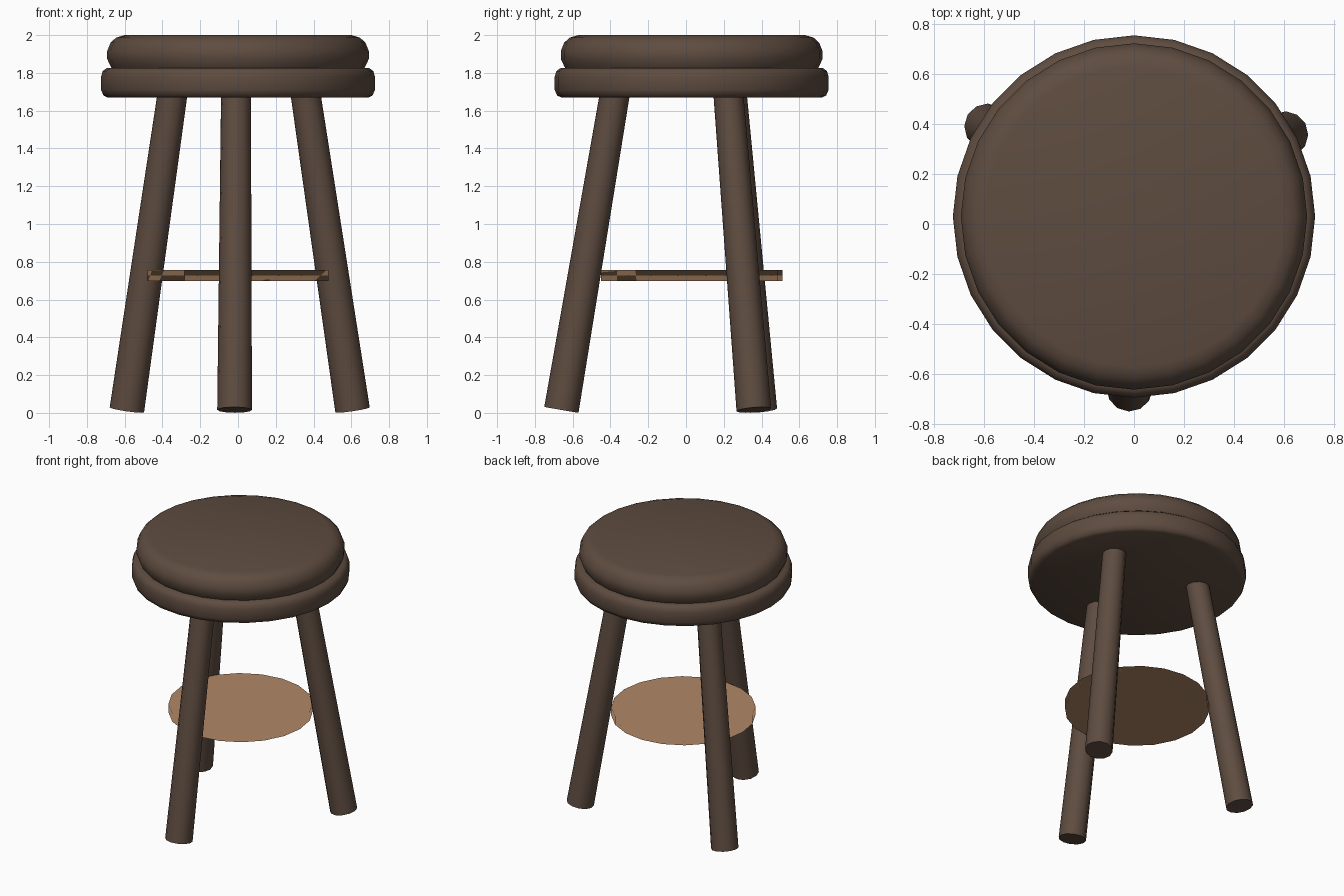
import bpy, bmesh, math
from mathutils import Vector, Matrix

if "Cube" in bpy.data.objects:
    bpy.data.objects.remove(bpy.data.objects["Cube"], do_unlink=True)

CENTRE_Y = 0.03


def make_material(name, rgb):
    mat = bpy.data.materials.new(name)
    mat.use_nodes = True
    colour = (*rgb, 1.0)
    mat.diffuse_color = colour
    bsdf = next(n for n in mat.node_tree.nodes if n.type == 'BSDF_PRINCIPLED')
    bsdf.inputs["Base Color"].default_value = colour
    bsdf.inputs["Roughness"].default_value = 0.8
    return mat


dark_wood = make_material("dark_brown_wood", (0.112, 0.072, 0.051))
light_wood = make_material("light_brown_wood", (0.44, 0.25, 0.135))


def finish(name, bm, mat, angle):
    """Turn a bmesh into a smooth shaded object."""
    bmesh.ops.recalc_face_normals(bm, faces=bm.faces)
    mesh = bpy.data.meshes.new(name)
    bm.to_mesh(mesh)
    bm.free()
    mesh.materials.append(mat)
    obj = bpy.data.objects.new(name, mesh)
    bpy.context.collection.objects.link(obj)
    bpy.ops.object.select_all(action='DESELECT')
    obj.select_set(True)
    bpy.context.view_layer.objects.active = obj
    bpy.ops.object.shade_smooth_by_angle(angle=math.radians(angle))
    return obj


def lathe(name, profile, sides, mat, angle=50):
    """Stack rings of (radius, z) and cap both ends."""
    bm = bmesh.new()
    rings = []
    for r, z in profile:
        turns = [math.tau * i / sides for i in range(sides)]
        rings.append([bm.verts.new((r * math.cos(a), CENTRE_Y + r * math.sin(a), z))
                      for a in turns])
    for low, high in zip(rings, rings[1:]):
        for i in range(sides):
            j = (i + 1) % sides
            bm.faces.new((low[i], low[j], high[j], high[i]))
    bm.faces.new(rings[0][::-1])
    bm.faces.new(rings[-1])
    return finish(name, bm, mat, angle)


# Seat: rounded lower rim with a softer cushion on top
lathe("seat_rim", [(0.69, 1.67), (0.712, 1.68), (0.725, 1.71), (0.725, 1.78),
                   (0.716, 1.81), (0.695, 1.825)], 28, dark_wood)
lathe("seat_cushion", [(0.66, 1.81), (0.675, 1.835), (0.693, 1.875), (0.693, 1.915),
                       (0.675, 1.96), (0.645, 1.987), (0.6, 2.0)], 28, dark_wood)

# Foot plate between the legs, its rim shaded along with the broad faces
plate = lathe("foot_plate", [(0.48, 0.697), (0.48, 0.757)], 20, light_wood, 180)
weighted = plate.modifiers.new("broad_face_shading", 'WEIGHTED_NORMAL')
weighted.mode = 'FACE_AREA'
weighted.weight = 100


# Three splayed, tapered legs
def leg(name, degrees):
    a = math.radians(degrees)
    out = Vector((math.cos(a), math.sin(a), 0))
    base = Vector((0, CENTRE_Y, 0))
    foot = base + out * 0.69 + Vector((0, 0, 0.016))
    top = base + out * 0.405 + Vector((0, 0, 1.7))
    axis = top - foot
    spin = axis.to_track_quat('Z', 'Y').to_matrix().to_4x4()
    bm = bmesh.new()
    bmesh.ops.create_cone(bm, cap_ends=True, segments=12, radius1=0.092,
                          radius2=0.079, depth=axis.length,
                          matrix=Matrix.Translation((foot + top) / 2) @ spin)
    finish(name, bm, dark_wood, 50)


for i, name in enumerate(("front_leg", "back_left_leg", "back_right_leg")):
    leg(name, -91.5 + 120 * i)
